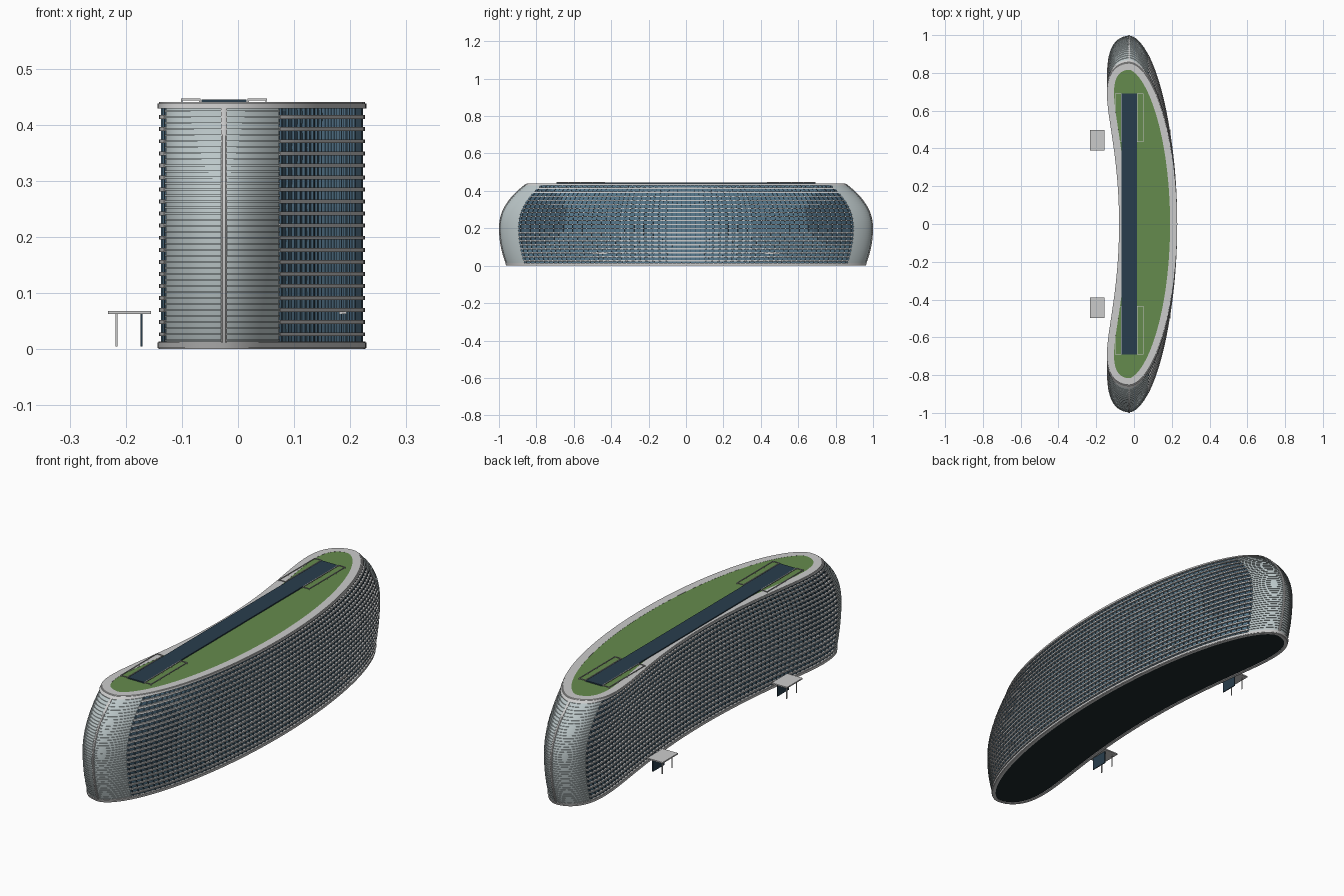
import bpy, bmesh, math

if "Cube" in bpy.data.objects:
    bpy.data.objects.remove(bpy.data.objects["Cube"])

FLOORS, STEP, H = 20, 0.0215, 0.435
TCAP = 0.90            # share of half length where the end shells begin
N = 160


def mat(name, r, g, b):
    m = bpy.data.materials.new(name)
    m.diffuse_color = (r, g, b, 1)
    m.use_nodes = True
    m.node_tree.nodes["Principled BSDF"].inputs["Base Color"].default_value = m.diffuse_color
    return m


GLASS = mat("glass_blue", .10, .20, .28)
DARK = mat("glass_dark", .055, .11, .16)
NAVY = mat("navy", .022, .048, .075)
GREEN = mat("lawn", .13, .26, .075)
PALE = mat("pale_metal", .60, .60, .58)
SHELL = mat("shell_metal", .50, .57, .58)
BASE = mat("underside", .012, .02, .025)


def half_length(z):
    if z < .2:
        return .997 - .04 * ((.2 - z) / .2) ** 2
    return .997 - .14 * ((z - .2) / .235) ** 2.2


def plan(a, z):
    t, c = math.sin(a), math.cos(a)
    if c >= 0:
        x = -.025 + .250 * (c * c) ** .55
    else:
        x = -.025 - (.05 + .13 * t * t) * math.sqrt(max(0, 1 - t ** 6))
    return x, t * half_length(z)


def point(a, z, off=0):
    # plan outline at angle a and height z, pushed outward by off
    x, y = plan(a, z)
    x0, y0 = plan(a - .004, z)
    x1, y1 = plan(a + .004, z)
    dx, dy = x1 - x0, y1 - y0
    n = math.hypot(dx, dy)
    return (x + dy / n * off, y - dx / n * off, z)


def finish(name, bm, mats, smooth=True):
    bmesh.ops.recalc_face_normals(bm, faces=bm.faces)
    me = bpy.data.meshes.new(name)
    bm.to_mesh(me)
    bm.free()
    ob = bpy.data.objects.new(name, me)
    bpy.context.collection.objects.link(ob)
    for m in mats:
        me.materials.append(m)
    if smooth:
        bpy.context.view_layer.objects.active = ob
        ob.select_set(True)
        bpy.ops.object.shade_smooth_by_angle(angle=math.radians(35))
        ob.select_set(False)
    return ob


def loft(bm, rows, closed_u=False, closed_v=False):
    vs = [[bm.verts.new(p) for p in r] for r in rows]
    nu, nv = len(vs[0]), len(vs)
    for j in range(nv if closed_v else nv - 1):
        for i in range(nu if closed_u else nu - 1):
            k, l = (i + 1) % nu, (j + 1) % nv
            bm.faces.new((vs[j][i], vs[j][k], vs[l][k], vs[l][i]))
    return vs


def band(bm, angles, z0, z1, inner, outer, closed):
    # rectangular strip following the outline
    rows = [[point(a, z, o) for a in angles]
            for z, o in ((z0, inner), (z0, outer), (z1, outer), (z1, inner))]
    vs = loft(bm, rows, closed, True)
    if not closed:
        for i in (0, -1):
            bm.faces.new([r[i] for r in vs])


def box(name, x0, x1, y0, y1, z0, z1, m):
    bm = bmesh.new()
    bmesh.ops.create_cube(bm, size=1)
    for v in bm.verts:
        v.co = ((x0 + x1) / 2 + v.co.x * (x1 - x0), (y0 + y1) / 2 + v.co.y * (y1 - y0),
                (z0 + z1) / 2 + v.co.z * (z1 - z0))
    return finish(name, bm, [m], False)


def plate(name, z, off, m):
    bm = bmesh.new()
    bm.faces.new([bm.verts.new(point(a, z, off)[:2] + (z,)) for a in LOOP])
    ob = finish(name, bm, [m], False)
    return ob


LOOP = [-math.pi / 2 + 2 * math.pi * i / N for i in range(N)]
LEVELS = [.005 + STEP * i for i in range(FLOORS + 1)]
AC = math.asin(TCAP)


def spread(a0, a1, n):
    return [a0 + (a1 - a0) * i / n for i in range(n + 1)]


SIDES = [spread(-AC, AC, 60), spread(math.pi - AC, math.pi + AC, 60)]
CAPS = [spread(AC, math.pi - AC, 40), spread(math.pi + AC, 2 * math.pi - AC, 40)]

# glass walls, darker in the round patches near the ends
bm = bmesh.new()
loft(bm, [[point(a, z, -.007) for a in LOOP] for z in spread(.005, H, 40)], True)
for f in bm.faces:
    c = f.calc_center_median()
    if ((abs(c.y) - .82) / .19) ** 2 + ((c.z - .27) / .16) ** 2 < 1:
        f.material_index = 1
finish("glass_wall", bm, [GLASS, DARK])

# floor slab edges
bm = bmesh.new()
for z in LEVELS[1:-1]:
    for s in SIDES:
        band(bm, s, z - .0035, z + .0035, -.012, .001, False)
finish("floor_bands", bm, [PALE])

# window mullions
bm = bmesh.new()
for side in (0, 1):
    for i in range(71):
        a = math.asin(-.89 + 1.78 * i / 70)
        a = math.pi - a if side else a
        w = .0018 / max(.2, abs(math.cos(a)))
        rows = [[point(a - w, z, -.008), point(a - w, z, -.002),
                 point(a + w, z, -.002), point(a + w, z, -.008)] for z in spread(.006, H - .005, 12)]
        loft(bm, rows, True)
finish("mullions", bm, [DARK], False)

# rounded end shells with louvers
for name, cap in zip(("back", "front"), CAPS):
    bm = bmesh.new()
    loft(bm, [[point(a, z, -.003) for a in cap] for z in spread(.005, H, 40)])
    finish(name + "_end_shell", bm, [SHELL])
    bm = bmesh.new()
    for z in spread(.005, H, 40)[1:-1]:
        band(bm, cap, z - .0016, z + .0016, -.006, 0, False)
    finish(name + "_end_louvers", bm, [SHELL])
    # vertical rib at the tip
    bm = bmesh.new()
    s = 1 if name == "back" else -1
    rows = []
    for z in spread(.003, .438, 30):
        y = half_length(z)
        rows.append([(-.025 + dx, s * (y + dy), z)
                     for dx, dy in ((-.005, -.012), (-.005, .001), (-.003, .003),
                                    (.003, .003), (.005, .001), (.005, -.012))])
    loft(bm, rows, True)
    finish(name + "_rib", bm, [PALE])

# base ring, roof rim and plates
bm = bmesh.new()
band(bm, LOOP, .002, .012, -.012, .004, True)
for z0, z1, o in ((0, .002, .002), (.012, .0135, .002)):
    band(bm, LOOP, z0, z1, -.012, o, True)
finish("base_ring", bm, [PALE])
bm = bmesh.new()
band(bm, LOOP, .429, .438, -.034, .004, True)
band(bm, LOOP, .438, .440, -.034, .001, True)
finish("roof_rim", bm, [PALE])
plate("underside", .003, -.008, BASE)
plate("roof_lawn", .4395, -.031, GREEN)

# roof spine and rail frames
box("roof_spine", -.065, .015, -.69, .69, .436, .4445, NAVY)
for s in (-1, 1):
    ya, yb = sorted((s * .435, s * .69))
    for xa, xb in ((-.10, -.068), (.018, .05)):
        for x in (xa, xb):
            box("roof_rail", x - .0015, x + .0015, ya, yb, .4435, .4465, PALE)
            for y in spread(ya, yb, 4):
                box("rail_post", x - .0012, x + .0012, y - .0012, y + .0012, .438, .445, PALE)
        for y in (ya, yb):
            box("rail_end", xa, xb, y - .0015, y + .0015, .4435, .4465, PALE)

# entrance canopies on both long sides
for s in (-1, 1):
    yc = s * .443
    box("canopy_roof", -.232, -.155, yc - .055, yc + .055, .0625, .068, PALE)
    box("canopy_screen", -.174, -.170, yc - .04, yc + .04, .005, .0625, NAVY)
    for d in (-.035, .035):
        box("canopy_post", -.218, -.2145, yc + d - .002, yc + d + .002, .005, .0625, PALE)
    box("side_canopy", .15, .193, s * .46 - .04, s * .46 + .04, .0625, .067, PALE)
